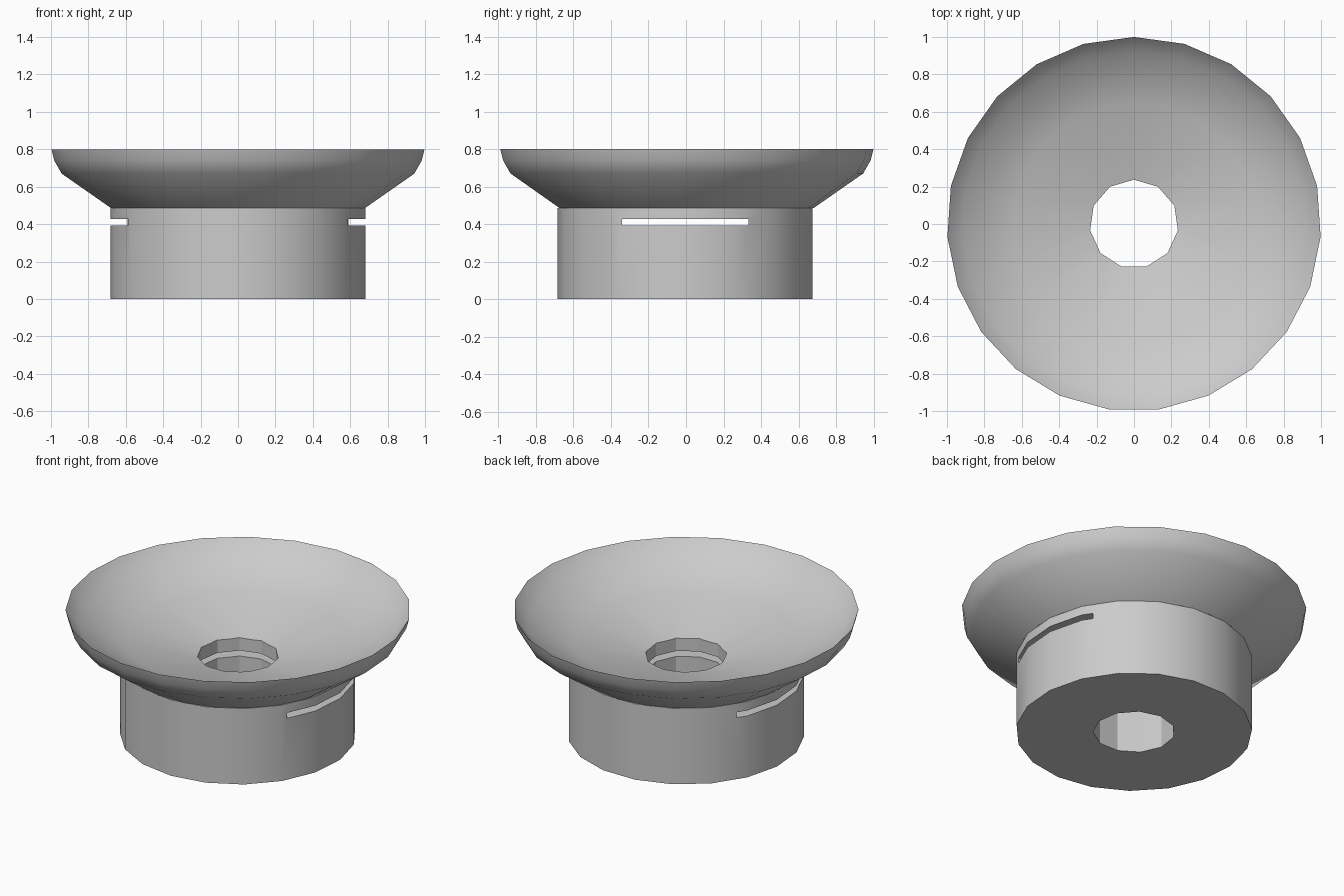
import bpy
import bmesh
from math import cos, sin, pi, radians

cube = bpy.data.objects.get("Cube")
if cube:
    bpy.data.objects.remove(cube, do_unlink=True)

grey = bpy.data.materials.new("light_grey")
grey.use_nodes = True
grey.diffuse_color = (0.6, 0.6, 0.6, 1)
grey.node_tree.nodes["Principled BSDF"].inputs["Base Color"].default_value = (0.6, 0.6, 0.6, 1)


def lathe(name, profile, sides, start):
    """Closed solid of revolution from (radius, z) points, bottom to top."""
    bm = bmesh.new()
    rings = []
    for r, z in profile:
        angles = [radians(start) + 2 * pi * i / sides for i in range(sides)]
        rings.append([bm.verts.new((r * cos(a), r * sin(a), z)) for a in angles])
    for low, high in zip(rings, rings[1:]):
        for i in range(sides):
            j = (i + 1) % sides
            bm.faces.new((low[i], low[j], high[j], high[i]))
    bm.faces.new(rings[0][::-1])
    bm.faces.new(rings[-1])
    return finish(name, bm)


def box(name, size, center):
    bm = bmesh.new()
    bmesh.ops.create_cube(bm, size=1)
    for v in bm.verts:
        v.co = [c * s + o for c, s, o in zip(v.co, size, center)]
    return finish(name, bm)


def finish(name, bm):
    bmesh.ops.recalc_face_normals(bm, faces=bm.faces)
    mesh = bpy.data.meshes.new(name)
    bm.to_mesh(mesh)
    bm.free()
    mesh.materials.append(grey)
    obj = bpy.data.objects.new(name, mesh)
    bpy.context.collection.objects.link(obj)
    return obj


def select(obj):
    bpy.ops.object.select_all(action="DESELECT")
    obj.select_set(True)
    bpy.context.view_layer.objects.active = obj


def cut(obj, cutter):
    select(obj)
    mod = obj.modifiers.new("cut", "BOOLEAN")
    mod.operation = "DIFFERENCE"
    mod.solver = "EXACT"
    mod.object = cutter
    bpy.ops.object.modifier_apply(modifier=mod.name)


# Round base and flared dish
base = lathe("base", [(0.685, 0), (0.685, 0.485)], 19, -90)
dish = lathe("dish", [(0.68, 0.485), (0.945, 0.67), (0.985, 0.74), (1, 0.8),
                      (0.92, 0.71), (0.65, 0.605), (0.15, 0.49)], 23, 90)

# Centre hole through both parts, and a flat slot across the base
hole = lathe("hole_cutter", [(0.237, -0.2), (0.237, 1)], 11, 90)
slot = box("slot_cutter", (2, 0.675, 0.035), (0, -0.005, 0.41))
cut(base, hole)
cut(base, slot)
cut(dish, hole)
for cutter in (hole, slot):
    bpy.data.objects.remove(cutter, do_unlink=True)

for part in (base, dish):
    select(part)
    bpy.ops.object.shade_smooth_by_angle(angle=radians(30))
